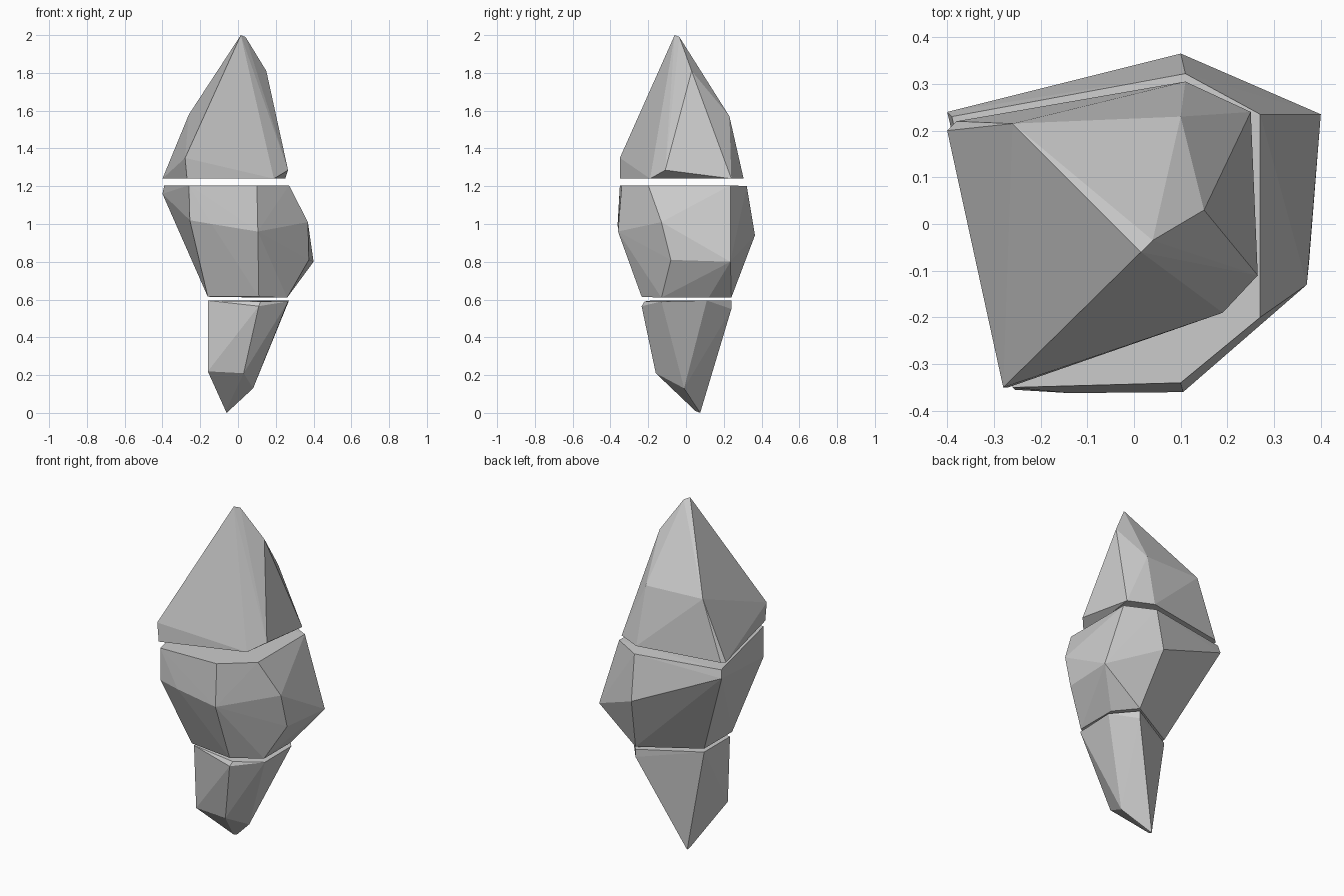
import bpy, bmesh


def rock(name, points):
    """Faceted stone: convex hull around a few corner points."""
    bm = bmesh.new()
    for p in points:
        bm.verts.new(p)
    res = bmesh.ops.convex_hull(bm, input=bm.verts)
    junk = {g for g in res["geom_interior"] + res["geom_unused"]
            if isinstance(g, bmesh.types.BMVert)}
    bmesh.ops.delete(bm, geom=list(junk), context='VERTS')
    bmesh.ops.recalc_face_normals(bm, faces=bm.faces)
    mesh = bpy.data.meshes.new(name)
    bm.to_mesh(mesh)
    bm.free()
    obj = bpy.data.objects.new(name, mesh)
    bpy.context.collection.objects.link(obj)
    return obj


# Pointed upper shard
rock("upper_shard", [
    (0.015, -0.06, 2.0), (0.04, -0.035, 1.99), (0.15, 0.03, 1.81),
    (0.10, 0.23, 1.57), (-0.26, 0.215, 1.58), (-0.28, -0.35, 1.35),
    (-0.27, -0.35, 1.24), (-0.40, 0.20, 1.24), (-0.38, 0.22, 1.24),
    (0.11, 0.305, 1.24), (0.25, 0.24, 1.24), (0.265, -0.11, 1.285),
    (0.19, -0.19, 1.24),
])

# Wide middle chunk
rock("middle_chunk", [
    (-0.26, -0.35, 1.205), (0.10, -0.34, 1.205), (0.27, -0.20, 1.205),
    (0.27, 0.235, 1.205), (0.11, 0.322, 1.20), (-0.39, 0.23, 1.205),
    (-0.40, 0.24, 1.16), (-0.255, -0.355, 1.02), (-0.14, -0.362, 1.0),
    (0.105, -0.36, 0.96), (0.37, -0.13, 1.01), (0.375, -0.08, 0.81),
    (0.40, 0.235, 0.80), (0.10, 0.365, 0.94),
    (-0.16, -0.20, 0.615), (0.11, -0.235, 0.615), (0.26, -0.13, 0.61),
    (0.26, 0.12, 0.61), (0.16, 0.24, 0.61), (-0.16, 0.06, 0.615),
])

# Tapering lower shard
rock("lower_shard", [
    (-0.16, -0.18, 0.595), (0.12, -0.22, 0.59), (0.11, -0.235, 0.565),
    (0.265, -0.13, 0.59), (0.27, 0.11, 0.595), (0.16, 0.24, 0.595),
    (0.16, 0.24, 0.55), (-0.16, 0.06, 0.595), (-0.16, -0.16, 0.22),
    (0.03, -0.16, 0.21), (0.08, -0.01, 0.13),
    (-0.065, 0.05, 0.01), (-0.06, 0.075, 0.0),
])
